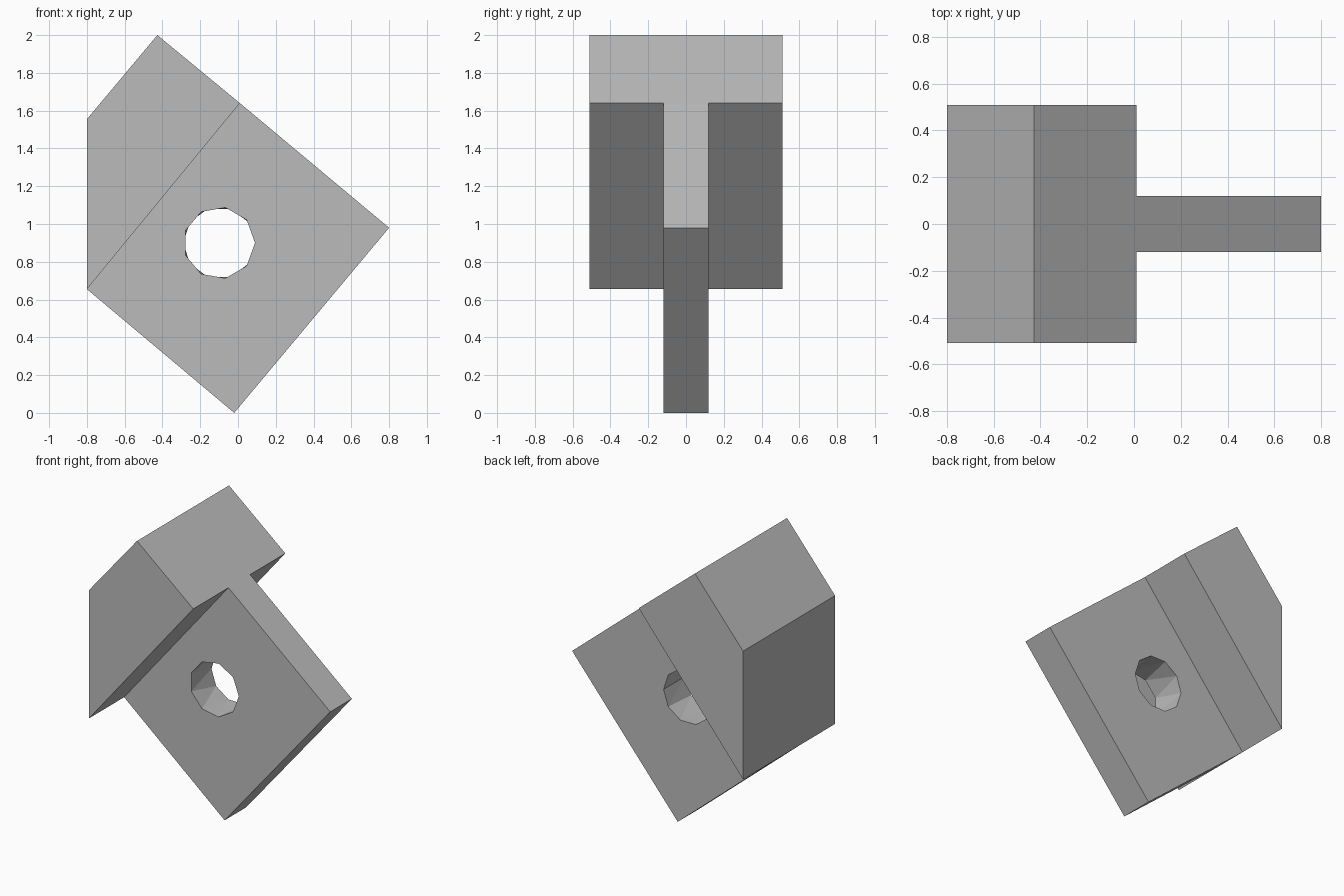
import bpy
import bmesh
from math import cos, sin, tau

cube = bpy.data.objects.get("Cube")
if cube:
    bpy.data.objects.remove(cube, do_unlink=True)

grey = bpy.data.materials.new("plain grey")
grey.use_nodes = True
colour = (0.5, 0.5, 0.5, 1)
grey.diffuse_color = colour
grey.node_tree.nodes["Principled BSDF"].inputs["Base Color"].default_value = colour


def add_object(name, bm):
    bmesh.ops.recalc_face_normals(bm, faces=bm.faces)
    mesh = bpy.data.meshes.new(name)
    bm.to_mesh(mesh)
    bm.free()
    mesh.materials.append(grey)
    obj = bpy.data.objects.new(name, mesh)
    bpy.context.collection.objects.link(obj)
    return obj


def prism(name, outline, half_depth):
    """Extrude an x-z outline along y, symmetric about y = 0."""
    bm = bmesh.new()
    face = bm.faces.new([bm.verts.new((x, -half_depth, z)) for x, z in outline])
    result = bmesh.ops.extrude_face_region(bm, geom=[face])
    verts = [v for v in result["geom"] if isinstance(v, bmesh.types.BMVert)]
    bmesh.ops.translate(bm, verts=verts, vec=(0, 2 * half_depth, 0))
    return add_object(name, bm)


# Corners shared by the wide head and the thin plate
shoulder_low, shoulder_high = (-0.8, 0.655), (0.01, 1.64)

head = prism("head_block", [shoulder_low, shoulder_high, (-0.427, 2), (-0.8, 1.555)], 0.51)
plate = prism("thin_plate", [shoulder_low, (-0.02, 0), (0.8, 0.98), shoulder_high], 0.12)

# Faceted hole: nine sides at the front face, ten at the back
bm = bmesh.new()
for sides, y in ((9, -0.1201), (10, 0.1201)):
    for i in range(sides):
        a = tau * i / sides
        bm.verts.new((-0.1 + 0.19 * cos(a), y, 0.9 + 0.19 * sin(a)))
bmesh.ops.convex_hull(bm, input=bm.verts)
cutter = add_object("hole_cutter", bm)
cutter.hide_render = True
cutter.hide_set(True)

cut = plate.modifiers.new("hole", "BOOLEAN")
cut.operation = "DIFFERENCE"
cut.solver = "EXACT"
cut.object = cutter

# Bake the cut and discard the cutter
bpy.context.view_layer.objects.active = plate
plate.select_set(True)
bpy.ops.object.modifier_apply(modifier=cut.name)
bpy.data.objects.remove(cutter, do_unlink=True)
